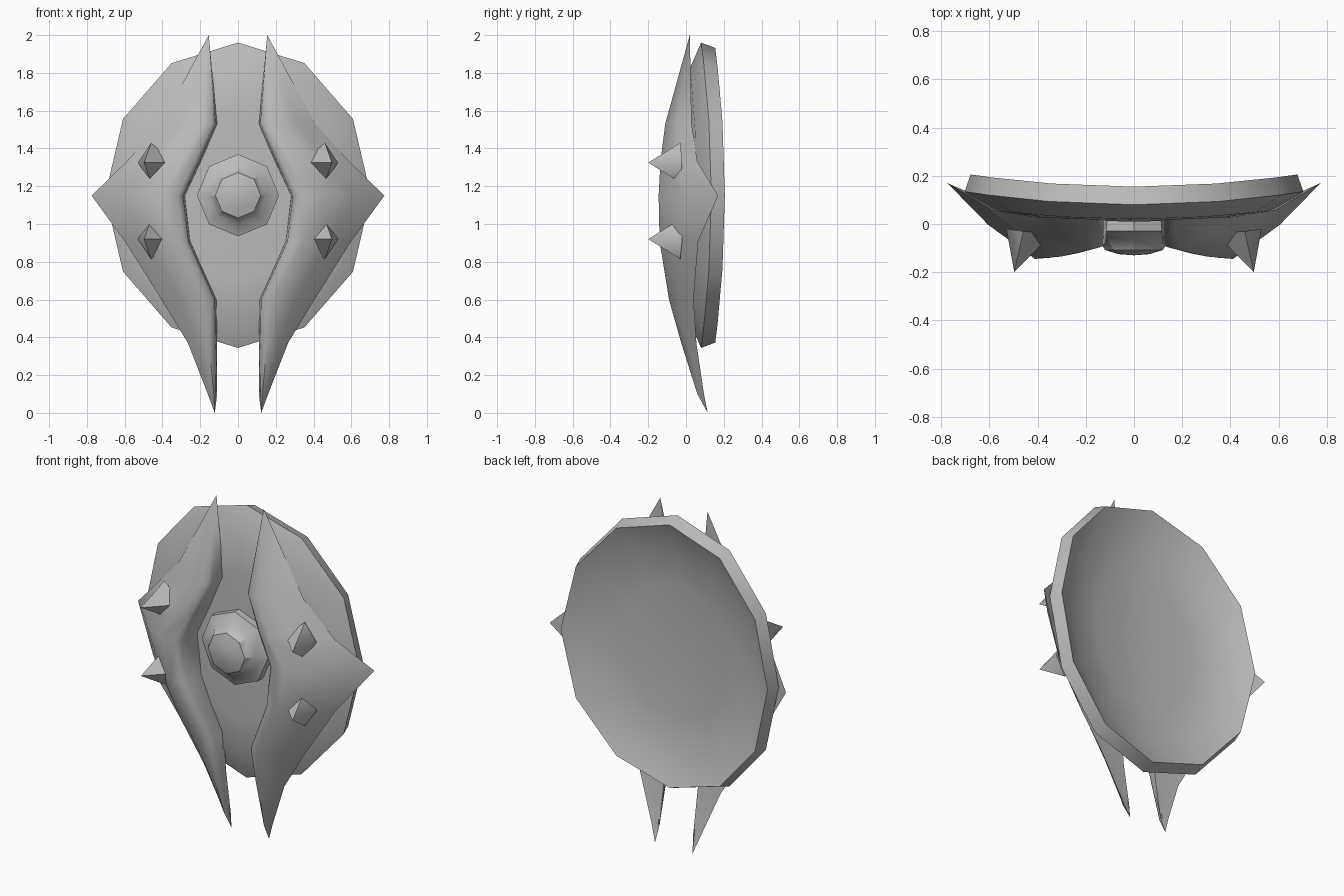
import bpy, bmesh, math
from mathutils import Vector

cube = bpy.data.objects.get("Cube")
if cube:
    bpy.data.objects.remove(cube, do_unlink=True)

metal = bpy.data.materials.new("grey_metal")
metal.use_nodes = True
GREY = (0.5, 0.5, 0.5, 1)
metal.diffuse_color = GREY
metal.node_tree.nodes["Principled BSDF"].inputs["Base Color"].default_value = GREY

MID = 1.152  # height of the shield centre


def loft(name, rings, angle, mirrored=False):
    """Skin a list of closed rings; a ring of one point is a pole."""
    bm = bmesh.new()
    loops = [[bm.verts.new(p) for p in ring] for ring in rings]
    for a, b in zip(loops, loops[1:]):
        n = max(len(a), len(b))
        for i in range(n):
            j = (i + 1) % n
            if len(a) == 1:
                bm.faces.new((a[0], b[i], b[j]))
            elif len(b) == 1:
                bm.faces.new((a[i], a[j], b[0]))
            else:
                bm.faces.new((a[i], a[j], b[j], b[i]))
    if len(loops[0]) > 1:
        bm.faces.new(loops[0])
    bmesh.ops.recalc_face_normals(bm, faces=bm.faces)
    mesh = bpy.data.meshes.new(name)
    bm.to_mesh(mesh)
    bm.free()
    mesh.materials.append(metal)
    obj = bpy.data.objects.new(name, mesh)
    bpy.context.collection.objects.link(obj)
    bpy.ops.object.select_all(action="DESELECT")
    obj.select_set(True)
    bpy.context.view_layer.objects.active = obj
    bpy.ops.object.shade_smooth_by_angle(angle=math.radians(angle))
    if mirrored:
        obj.modifiers.new("mirror", "MIRROR").use_axis[0] = True
    return obj


def oval(sides, rx, rz, y, bend=0.0):
    """Ring facing the front, curving backwards towards its sides."""
    if rx == 0:
        return [(0, y, MID)]
    pts = []
    for k in range(sides):
        a = math.tau * k / sides
        x = rx * math.sin(a)
        pts.append((x, y + bend * x * x, MID + rz * math.cos(a)))
    return pts


# Twelve-sided dished shield body: (size, depth) from front to hollow back
body = [(0, 0.01), (0.55, 0.01), (0.83, 0.02), (1, 0.08),
        (0.965, 0.155), (0.8, 0.1), (0.5, 0.075), (0, 0.07)]
loft("shield_body", [oval(12, 0.703 * s, 0.808 * s, y, 0.11) for s, y in body], 50)

# Octagonal central boss with a low dome
boss = [(0.217, 0.03), (0.217, -0.03), (0.152, -0.06), (0.12, -0.108),
        (0.065, -0.125), (0, -0.13)]
loft("centre_boss", [oval(8, r, r, y) for r, y in boss], 32)


# Curved horned plates: height, inner x, outer x, front y, outer y, back y
def wing_section(z, inner, outer, front, edge, back):
    w = outer - inner
    return [(inner - 0.008, back, z),
            (inner, front + 0.035, z),
            (inner + 0.06 * w, front + 0.015, z),
            (inner + 0.25 * w, front, z),
            (inner + 0.65 * w, front + 0.45 * (edge - front), z),
            (outer, edge, z),
            (inner + 0.6 * w, back + 0.3 * (edge - back), z)]


rows = [(1.53, 0.118, 0.41, -0.11, 0.03, 0.02),
        (1.33, 0.205, 0.59, -0.135, 0.06, 0.02),
        (1.15, 0.29, 0.775, -0.145, 0.17, 0.02),
        (0.91, 0.262, 0.6, -0.14, 0.065, 0.02),
        (0.6, 0.122, 0.405, -0.09, 0.04, 0.03),
        (0.37, 0.118, 0.265, -0.025, 0.055, 0.045),
        (0.1, 0.118, 0.16, 0.06, 0.095, 0.09)]
sections = [wing_section(*r) for r in rows]
loft("horned_plates",
     [[(0.155, 0.02, 2.0)]] + sections + [[(0.123, 0.115, 0)]], 55, True)

# Four-sided spikes on the plates
for label, z in (("upper", 1.325), ("lower", 0.92)):
    base = [(0.34, -0.04, z), (0.46, -0.03, z + 0.105),
            (0.53, -0.02, z), (0.46, -0.03, z - 0.105)]
    loft(label + "_spikes", [base, [(0.497, -0.2, z)]], 80, True)
